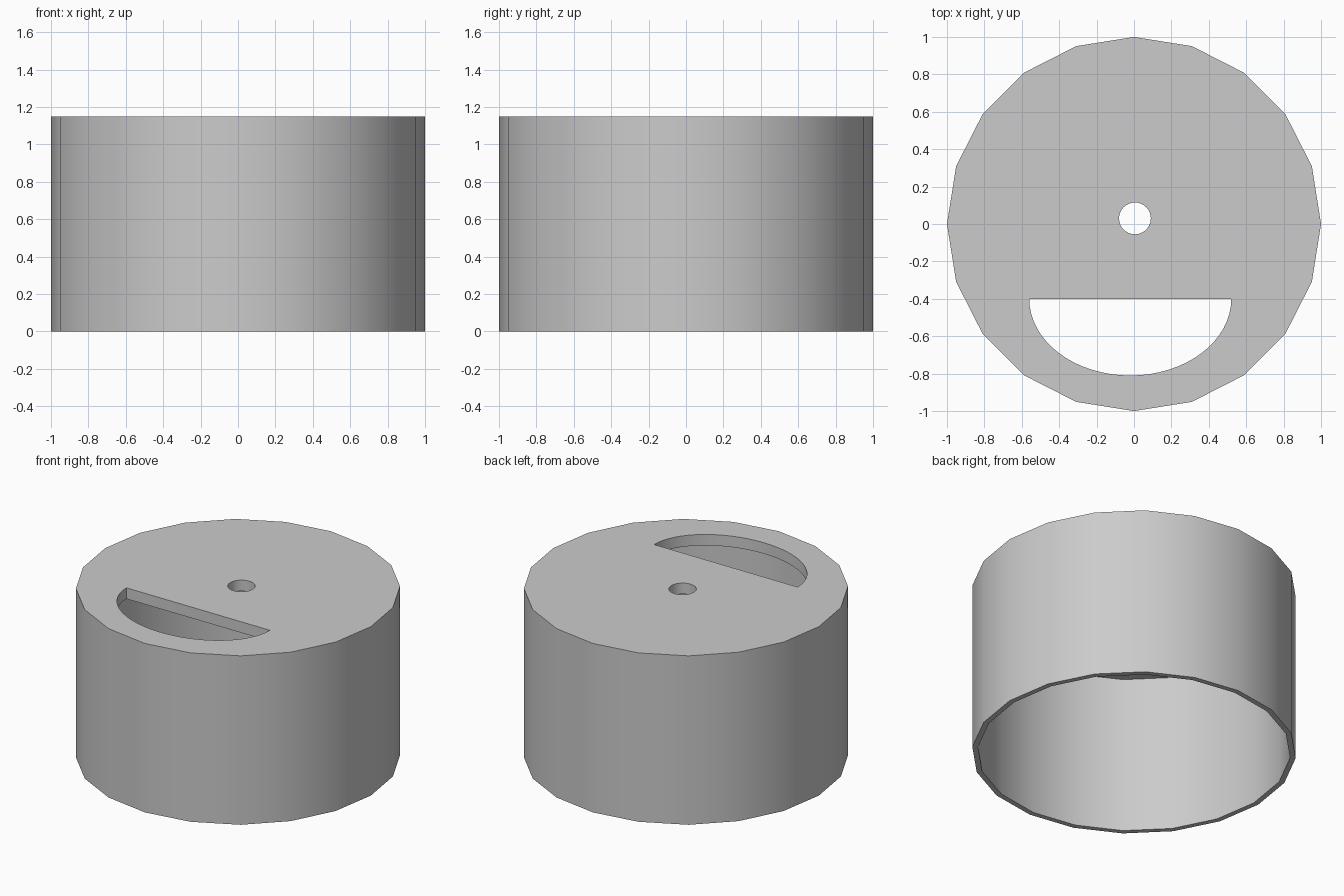
import bpy
import bmesh
from math import cos, sin, pi, radians

cube = bpy.data.objects.get("Cube")
if cube:
    bpy.data.objects.remove(cube)

HEIGHT, WALL, LID = 1.15, 0.035, 0.075
CEILING = HEIGHT - LID


def arc(cx, cy, rx, ry, start, end, steps):
    """Points along an elliptical arc, both ends included."""
    angles = [start + (end - start) * i / steps for i in range(steps + 1)]
    return [(cx + rx * cos(a), cy + ry * sin(a)) for a in angles]


# Outlines: outer and inner wall, centre hole, half-oval pouring slot
outer = arc(0, 0, 1, 1, 0, 2 * pi, 20)[:-1]
inner = arc(0, 0, 1 - WALL, 1 - WALL, 0, 2 * pi, 20)[:-1]
hole = arc(0.005, 0.03, 0.085, 0.085, 0, 2 * pi, 32)[:-1]
slot = arc(-0.02, -0.40, 0.54, 0.41, pi, 2 * pi, 32)

bm = bmesh.new()


def loop(points, z):
    """Closed loop of vertices and edges at one height."""
    verts = [bm.verts.new((x, y, z)) for x, y in points]
    edges = [bm.edges.new((v, verts[i - 1])) for i, v in enumerate(verts)]
    return verts, edges


def skin(a, b):
    """Quads between two matching loops."""
    for i in range(len(a[0])):
        bm.faces.new((a[0][i - 1], a[0][i], b[0][i], b[0][i - 1]))


def fill(*loops):
    """Flat face bounded by the first loop, open inside the others."""
    edges = [e for lp in loops for e in lp[1]]
    bmesh.ops.triangle_fill(bm, edges=edges, use_beauty=True, normal=(0, 0, 1))


outer_top, outer_base = loop(outer, HEIGHT), loop(outer, 0)
inner_top, inner_base = loop(inner, CEILING), loop(inner, 0)
hole_top, hole_base = loop(hole, HEIGHT), loop(hole, CEILING)
slot_top, slot_base = loop(slot, HEIGHT), loop(slot, CEILING)

# Lid, top and underside
fill(outer_top, hole_top, slot_top)
fill(inner_top, hole_base, slot_base)

# Side walls, bottom rim and the sides of the openings
for a, b in ((outer_base, outer_top), (inner_base, inner_top),
             (outer_base, inner_base), (hole_base, hole_top),
             (slot_base, slot_top)):
    skin(a, b)

bmesh.ops.recalc_face_normals(bm, faces=bm.faces)
mesh = bpy.data.meshes.new("cap")
bm.to_mesh(mesh)
bm.free()

cap = bpy.data.objects.new("cap", mesh)
bpy.context.collection.objects.link(cap)

# Plain grey material
grey = bpy.data.materials.new("light grey")
grey.use_nodes = True
colour = (0.6, 0.6, 0.6, 1)
grey.diffuse_color = colour
grey.node_tree.nodes["Principled BSDF"].inputs["Base Color"].default_value = colour
mesh.materials.append(grey)

# Smooth walls with crisp rims
bpy.ops.object.select_all(action="DESELECT")
cap.select_set(True)
bpy.context.view_layer.objects.active = cap
bpy.ops.object.shade_smooth_by_angle(angle=radians(30))
